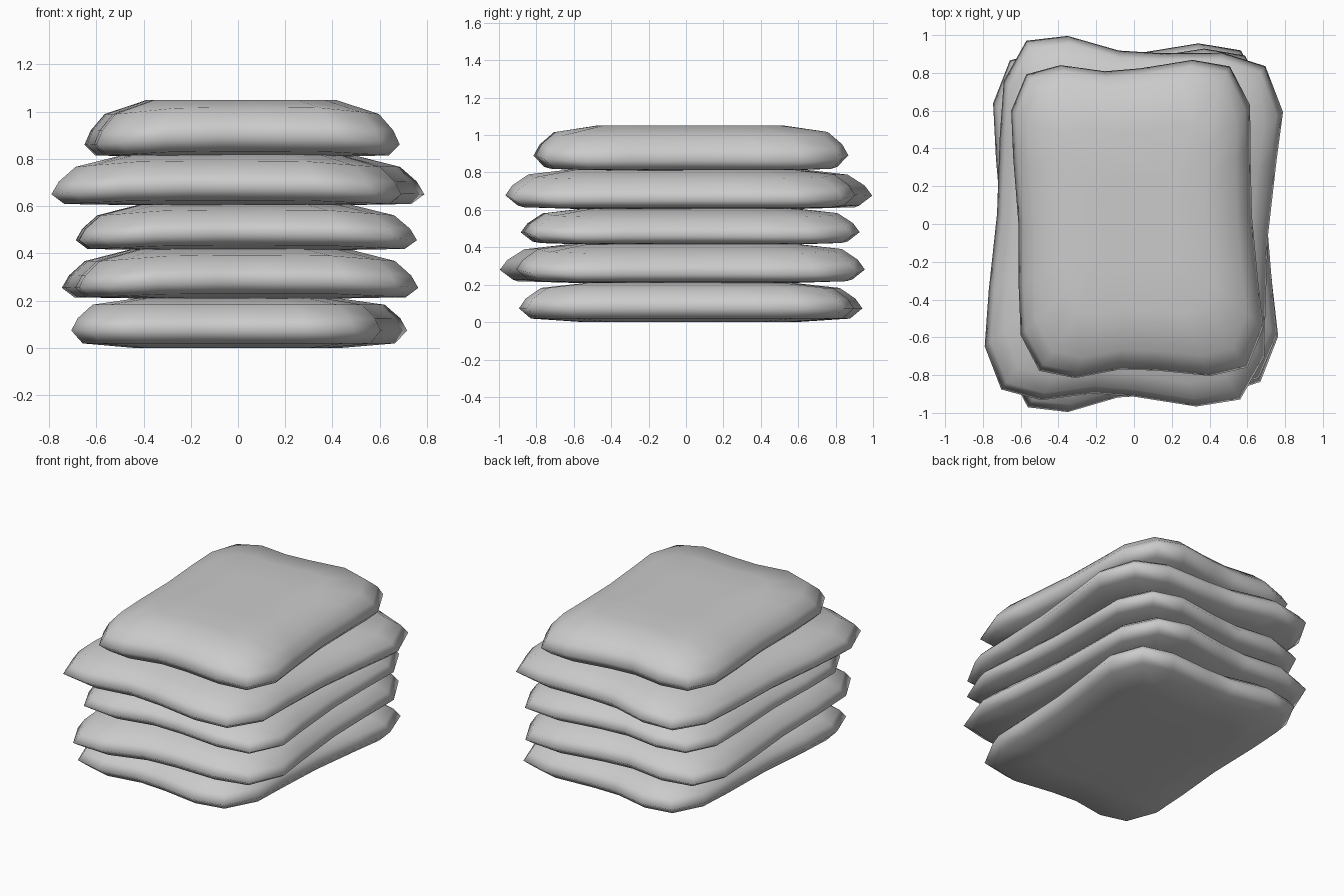
import bpy
import bmesh
from mathutils import Vector

cube = bpy.data.objects.get("Cube")
if cube:
    bpy.data.objects.remove(cube, do_unlink=True)

# Plain cloth colour
cloth = bpy.data.materials.new("grey_cloth")
cloth.use_nodes = True
grey = (0.6, 0.6, 0.6, 1)
cloth.diffuse_color = grey
cloth.node_tree.nodes["Principled BSDF"].inputs["Base Color"].default_value = grey

# Back half of the pillow outline, dipped mid-edge with eared corners
HALF = [(-.98, 0), (-1, .42), (-1, .72), (-.86, .95), (-.57, 1), (-.2, .95),
        (.1, .96), (.54, 1), (.85, .95), (1, .7), (.98, .42), (.96, 0)]
OUTLINE = HALF + [(u, -v) for u, v in reversed(HALF[1:-1])]

# Cross-section: ring scale, height fraction, droop towards the sides
RINGS = [(.3, 0, 0), (.62, 0, 0), (.93, .09, .07), (1, .35, .14),
         (.96, .6, .14), (.87, .87, .12), (.6, 1, 0), (.3, 1, 0)]


def warp(u, v, corners):
    """Place a unit-square point inside four corners."""
    bl, br, fr, fl = [Vector(c) for c in corners]
    s, t = (u + 1) / 2, (v + 1) / 2
    return bl.lerp(br, s) * t + fl.lerp(fr, s) * (1 - t)


def sack(name, bottom, top, corners, sag=1):
    bm = bmesh.new()
    loops = []
    for scale, height, droop in RINGS:
        loop = []
        for u, v in OUTLINE:
            p = warp(u * scale, v * scale, corners)
            side = max(0, abs(u) * 2 - 1) * sag
            z = bottom + (top - bottom) * (height - droop * side)
            loop.append(bm.verts.new((p.x, p.y, z)))
        loops.append(loop)
    # Side bands, then the flat panels
    n = len(OUTLINE)
    for low, high in zip(loops, loops[1:]):
        for i in range(n):
            j = (i + 1) % n
            bm.faces.new((low[i], low[j], high[j], high[i]))
    bm.faces.new(loops[0])
    bm.faces.new(loops[-1])
    bmesh.ops.recalc_face_normals(bm, faces=bm.faces)
    for face in bm.faces:
        face.smooth = True
    mesh = bpy.data.meshes.new(name)
    bm.to_mesh(mesh)
    bm.free()
    mesh.materials.append(cloth)
    bpy.context.collection.objects.link(bpy.data.objects.new(name, mesh))


# Corners run back left, back right, front right, front left as seen from above
sack("bottom_sack", 0, .21, [(-.62, .96), (.74, .88), (.58, -.9), (-.72, -.87)], sag=0)
sack("second_sack", .21, .42, [(-.76, .91), (.67, .97), (.78, -.87), (-.66, -1.03)])
sack("middle_sack", .415, .61, [(-.69, .89), (.69, .94), (.77, -.86), (-.67, -.89)])
sack("fourth_sack", .605, .82, [(-.67, 1.03), (.81, .87), (.67, -.98), (-.81, -.92)])
sack("top_sack", .81, 1.05, [(-.66, .83), (.6, .88), (.7, -.8), (-.59, -.82)])
